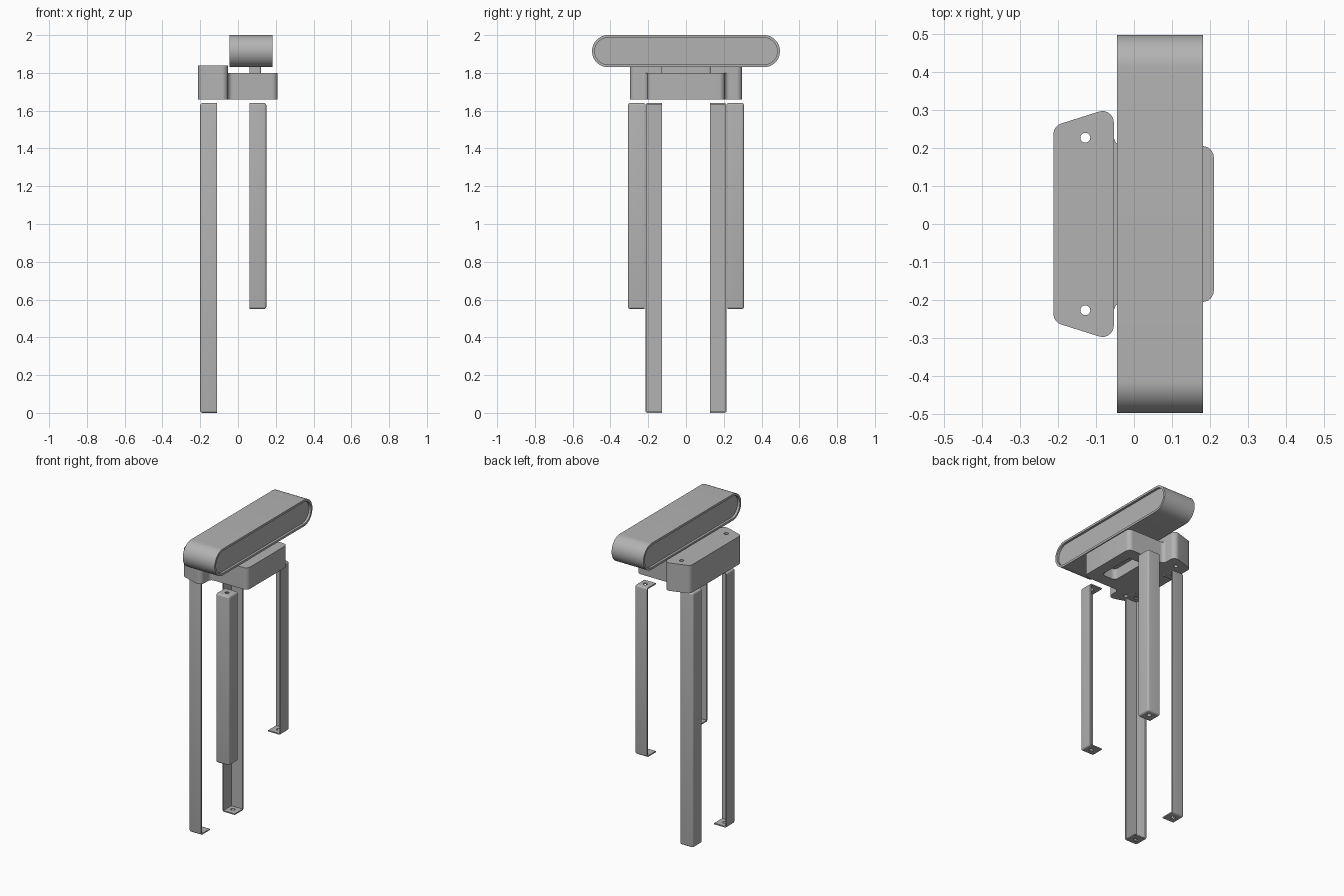
import bpy, bmesh, math
from mathutils import Vector, Matrix

cube = bpy.data.objects.get("Cube")
if cube:
    bpy.data.objects.remove(cube, do_unlink=True)

GREY = (0.45, 0.45, 0.45, 1)
mat = bpy.data.materials.new("plain grey")
mat.use_nodes = True
mat.diffuse_color = GREY
mat.node_tree.nodes["Principled BSDF"].inputs["Base Color"].default_value = GREY


def finish(name, bm, cutter=False):
    bmesh.ops.recalc_face_normals(bm, faces=bm.faces)
    mesh = bpy.data.meshes.new(name)
    bm.to_mesh(mesh)
    bm.free()
    obj = bpy.data.objects.new(name, mesh)
    bpy.context.collection.objects.link(obj)
    mesh.materials.append(mat)
    if cutter:
        obj.hide_render = True
        obj.hide_set(True)
    return obj


def smooth(obj):
    bpy.ops.object.select_all(action="DESELECT")
    obj.select_set(True)
    bpy.context.view_layer.objects.active = obj
    bpy.ops.object.shade_smooth_by_angle(angle=math.radians(30))


def outline(corners, steps=8):
    """Round each (x, y, radius) corner of a polygon."""
    pts = []
    for i, (x, y, r) in enumerate(corners):
        p = Vector((x, y))
        if r == 0:
            pts.append(p)
            continue
        a = (Vector(corners[i - 1][:2]) - p).normalized()
        b = (Vector(corners[(i + 1) % len(corners)][:2]) - p).normalized()
        half = a.angle(b) / 2
        centre = p + (a + b).normalized() * (r / math.sin(half))
        start = p + a * (r / math.tan(half)) - centre
        end = p + b * (r / math.tan(half)) - centre
        turn = start.angle_signed(end)
        for k in range(steps + 1):
            pts.append(centre + Matrix.Rotation(-turn * k / steps, 2) @ start)
    return pts


def prism(name, corners, z0, z1, cutter=False, steps=8):
    bm = bmesh.new()
    face = bm.faces.new([bm.verts.new((p.x, p.y, z0)) for p in outline(corners, steps)])
    top = bmesh.ops.extrude_face_region(bm, geom=[face])["geom"]
    bmesh.ops.translate(bm, vec=(0, 0, z1 - z0),
                        verts=[v for v in top if isinstance(v, bmesh.types.BMVert)])
    return finish(name, bm, cutter)


def rect(x0, x1, y0, y1, r):
    return [(x0, y0, r), (x1, y0, r), (x1, y1, r), (x0, y1, r)]


def cut(obj, *cutters):
    for c in cutters:
        mod = obj.modifiers.new("cut", "BOOLEAN")
        mod.operation, mod.solver, mod.object = "DIFFERENCE", "EXACT", c
        with bpy.context.temp_override(object=obj, active_object=obj):
            bpy.ops.object.modifier_apply(modifier=mod.name)
        bpy.data.objects.remove(c, do_unlink=True)


def hole(x, y, r, z0, z1):
    return prism("hole_cutter", rect(x - r, x + r, y - r, y + r, r * 0.999), z0, z1, True, 5)


# Angle-section legs: two outer walls with a bent tab at each end
def leg(name, x_out, y_out, z0, z1, size=0.088, wall=0.008):
    sx, sy = math.copysign(1, x_out), math.copysign(1, y_out)
    x_in, y_in = x_out - sx * size, y_out - sy * size
    centre = Vector(((x_out + x_in) / 2, (y_out + y_in) / 2, (z0 + z1) / 2))
    bm = bmesh.new()
    bmesh.ops.create_cube(bm, size=1, matrix=Matrix.Translation(centre)
                          @ Matrix.Diagonal((size, size, z1 - z0, 1)))
    # Soften the bends around the two outer walls
    bends = [e for e in bm.edges
             if any(all(abs(v.co[ax] - out) < 1e-4 for v in e.verts)
                    for ax, out in ((0, x_out), (1, y_out)))]
    bends = [e for e in bends
             if not any(all(abs(v.co[ax] - inn) < 1e-4 for v in e.verts)
                        for ax, inn in ((0, x_in), (1, y_in)))]
    bmesh.ops.bevel(bm, geom=bends, offset=0.012, segments=4, profile=0.5, affect="EDGES")
    obj = finish(name, bm)
    xs = sorted((x_out - sx * wall, x_in - sx * 0.05))
    ys = sorted((y_out - sy * wall, y_in - sy * 0.05))
    inside = prism("inside_cutter", rect(*xs, *ys, 0), z0 + wall, z1 - wall, True)
    cut(obj, inside, hole(centre.x, centre.y, 0.013, z0 - 0.1, z1 + 0.1))
    smooth(obj)


for side, s in (("left", 1), ("right", -1)):
    end = "back" if s > 0 else "front"
    leg(f"long_leg_{end}", -0.2, s * 0.215, 0, 1.64)
    leg(f"short_leg_{end}", 0.15, s * 0.307, 0.55, 1.64)

# Tall tapered block with two screw holes
tall = prism("tall_block", [(-0.212, -0.258, 0.03), (-0.053, -0.308, 0.03),
                            (-0.053, 0.308, 0.03), (-0.212, 0.258, 0.03)], 1.66, 1.84)
cut(tall, *[hole(-0.128, s * 0.227, 0.013, 1.6, 1.9) for s in (-1, 1)])
smooth(tall)

# Low block, flaring into the tall one, with a pocket underneath
half = [(0.21, 0.205, 0.03), (-0.053, 0.205, 0.025), (-0.053, 0.24, 0), (-0.1, 0.24, 0)]
low = prism("low_block", half + [(x, -y, r) for x, y, r in reversed(half)], 1.66, 1.80)
cut(low, prism("pocket_cutter", rect(0.04, 0.14, -0.125, 0.125, 0.025), 1.6, 1.73, True))
smooth(low)

# Neck under the bar
smooth(prism("neck", rect(0.06, 0.122, -0.13, 0.13, 0.01), 1.79, 1.845))

# Round-ended bar lying across, with a recessed panel at each side
R, HALF, RIM, DEPTH = 0.085, 0.4975, 0.014, 0.015
bar = prism("cross_bar", rect(-R, R, -HALF, HALF, R * 0.999), -0.045, 0.182, steps=16)
r = R - RIM
for z0, z1 in ((-0.1, -0.045 + DEPTH), (0.182 - DEPTH, 0.3)):
    cut(bar, prism("panel_cutter", rect(-r, r, RIM - HALF, HALF - RIM, r * 0.999),
                   z0, z1, True, 16))
bar.data.transform(Matrix.Translation((0, 0, 1.915)) @ Matrix.Rotation(math.pi / 2, 4, "Y"))
smooth(bar)
